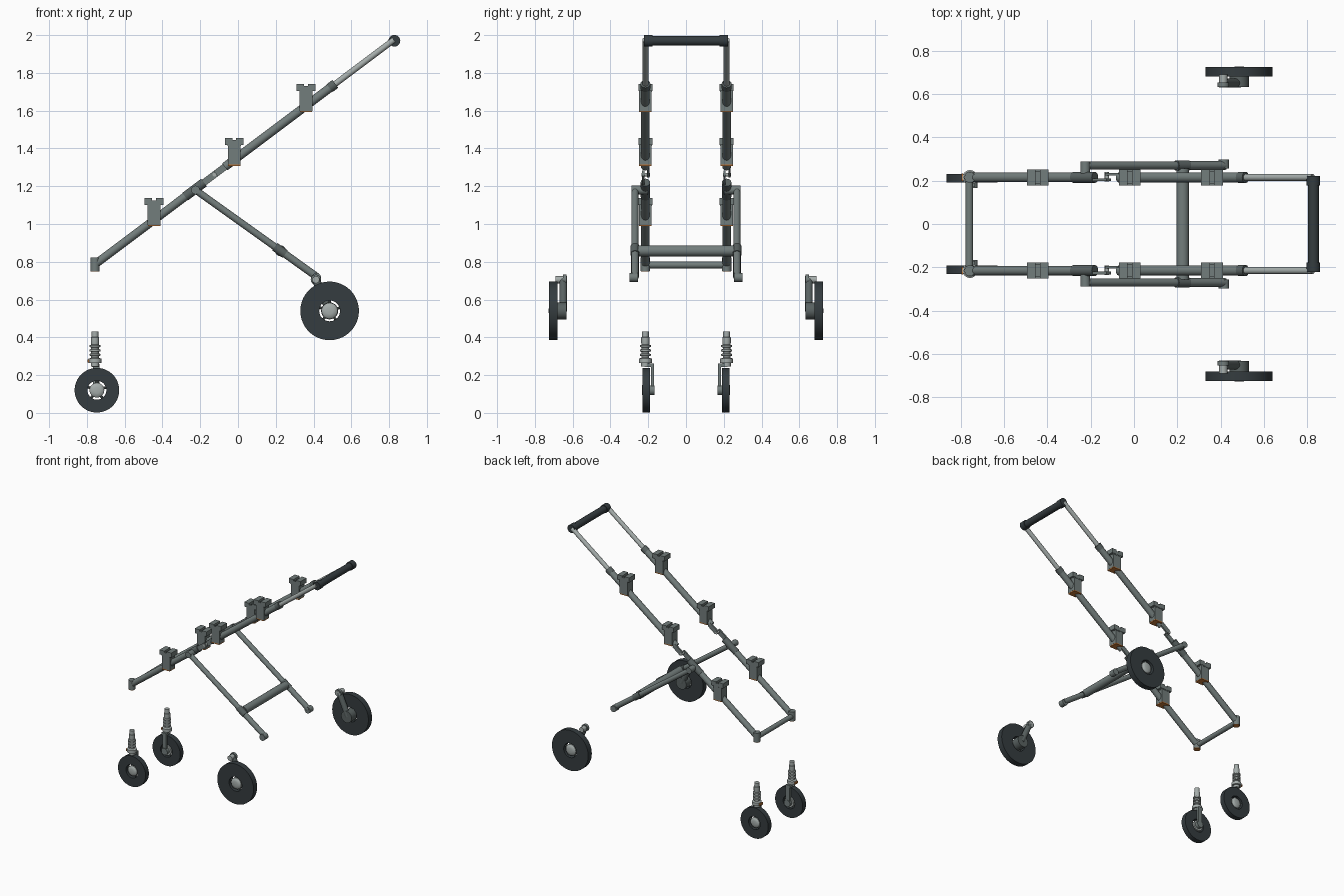
import bpy, math
from mathutils import Vector, Matrix

cube = bpy.data.objects.get("Cube")
if cube:
    bpy.data.objects.remove(cube, do_unlink=True)


def material(name, rgb):
    m = bpy.data.materials.new(name)
    m.use_nodes = True
    m.diffuse_color = (*rgb, 1)
    m.node_tree.nodes["Principled BSDF"].inputs["Base Color"].default_value = (*rgb, 1)
    return m


STEEL = material("grey steel", (0.17, 0.205, 0.2))
LIGHT = material("light alloy", (0.38, 0.42, 0.41))
DARK = material("dark sleeve", (0.1, 0.122, 0.12))
RUBBER = material("black rubber", (0.035, 0.045, 0.05))
ORANGE = material("orange accent", (0.55, 0.19, 0.04))


def finish(obj, name, mat, smooth=True):
    obj.name = name
    obj.data.materials.append(mat)
    if smooth:
        bpy.ops.object.select_all(action='DESELECT')
        obj.select_set(True)
        bpy.context.view_layer.objects.active = obj
        bpy.ops.object.shade_smooth_by_angle(angle=math.radians(40))
    return obj


def tube(name, a, b, r, mat, sides=24):
    a, b = Vector(a), Vector(b)
    bpy.ops.mesh.primitive_cylinder_add(vertices=sides, radius=r, depth=(b - a).length, location=(a + b) / 2)
    obj = bpy.context.object
    obj.rotation_euler = (b - a).to_track_quat('Z', 'Y').to_euler()
    return finish(obj, name, mat)


def box(name, loc, size, mat, tilt=0):
    bpy.ops.mesh.primitive_cube_add(size=1, location=loc, rotation=(0, tilt, 0))
    obj = bpy.context.object
    obj.data.transform(Matrix.Diagonal((*size, 1)))
    return finish(obj, name, mat, False)


def lathe(name, profile, loc, mat, axis='Z', closed=False, n=48):
    """Turn (radius, height) points about an axis."""
    verts, faces, k = [], [], len(profile)
    for i in range(n):
        t = 2 * math.pi * i / n
        for r, h in profile:
            c, s = r * math.cos(t), r * math.sin(t)
            verts.append((c, s, h) if axis == 'Z' else (s, h, c))
    for i in range(n):
        for j in range(k if closed else k - 1):
            p, q = i * k, ((i + 1) % n) * k
            j2 = (j + 1) % k
            faces.append((p + j, q + j, q + j2, p + j2))
    if not closed:
        faces += [tuple(i * k for i in reversed(range(n))), tuple(i * k + k - 1 for i in range(n))]
    mesh = bpy.data.meshes.new(name)
    mesh.from_pydata(verts, [], faces)
    obj = bpy.data.objects.new(name, mesh)
    obj.location = loc
    bpy.context.collection.objects.link(obj)
    return finish(obj, name, mat)


def wheel(name, x, y, z, r, hole, half, side):
    """Flat tyre ring with an open centre, short spokes and a domed hub."""
    lathe(name + "_tyre", [(hole, -half), (r, -half), (r, half), (hole, half)], (x, y, z), RUBBER, 'Y', True, 64)
    hub = hole * 0.78
    dome = [(hub, -half), (hub, half * 0.6), (hub * 0.8, half), (hub * 0.4, half * 1.1), (0.002, half * 1.15)]
    lathe(name + "_hub", [(a, h * side) for a, h in dome], (x, y, z), LIGHT, 'Y', n=24)
    for i in range(5):
        t = 2 * math.pi * i / 5 + 0.3
        d = Vector((math.cos(t), 0, math.sin(t)))
        c = Vector((x, y, z))
        tube(name + "_spoke", c + d * hub * 0.8, c + d * hole * 1.05, 0.007, DARK, 8)


# Frame line shared by the rails
SLOPE = 0.751
TILT = -math.atan(SLOPE)


def rail(x, y):
    return Vector((x, y, 1.355 + SLOPE * x))


def bracket(x, y):
    """Flanged socket standing on a rail."""
    z = rail(x, y).z + 0.048
    box("bracket_body", (x, y, z - 0.02), (0.068, 0.066, 0.108), STEEL)
    box("bracket_bottom_pad", (x, y, z - 0.077), (0.066, 0.066, 0.008), ORANGE)
    for s in (-1, 1):
        box("bracket_flange_side", (x + s * 0.03, y, z + 0.049), (0.04, 0.074, 0.036), STEEL)
        box("bracket_flange_wall", (x, y + s * 0.032, z + 0.043), (0.024, 0.01, 0.026), STEEL)
    box("bracket_floor", (x, y, z + 0.032), (0.07, 0.07, 0.012), STEEL)


for s, label in ((1, "back"), (-1, "front")):
    y = 0.215 * s
    # Folding rail: lower tube, hinge plates, upper tube, sliding handle tube
    tube(label + "_lower_rail", rail(-0.757, y), rail(-0.2, y), 0.022, STEEL)
    tube(label + "_rail_sleeve", rail(-0.28, y), rail(-0.18, y), 0.025, DARK)
    tube(label + "_upper_rail", rail(-0.07, y), rail(0.5, y), 0.023, STEEL)
    tube(label + "_rail_collar", rail(0.485, y), rail(0.515, y), 0.026, DARK)
    tube(label + "_handle_tube", rail(0.5, y), rail(0.825, y), 0.016, LIGHT)
    box(label + "_hinge_lower_plate", rail(-0.152, y - 0.011), (0.09, 0.012, 0.036), STEEL, TILT)
    box(label + "_hinge_upper_plate", rail(-0.092, y + 0.015), (0.08, 0.012, 0.036), STEEL, TILT)
    pin = rail(-0.125, y)
    tube(label + "_hinge_pin", pin + Vector((0, -0.02, 0)), pin + Vector((0, 0.024, 0)), 0.01, LIGHT, 12)
    for x in (-0.444, -0.02, 0.36):
        bracket(x, y)

    # Lower corner socket
    tube(label + "_corner_socket", (-0.757, y, 0.752), (-0.757, y, 0.822), 0.025, STEEL)
    tube(label + "_corner_ring", (-0.757, y, 0.748), (-0.757, y, 0.753), 0.023, ORANGE)
    # Handle end cap
    tube(label + "_handle_cap", (0.828, 0.178 * s, 1.97), (0.828, 0.222 * s, 1.97), 0.031, RUBBER)

    # Rear leg with pivot and foot socket
    ly = 0.27 * s

    def leg(x):
        return Vector((x, ly, 1.18 - 0.715 * (x + 0.225)))
    tube(label + "_leg_upper", leg(-0.235), leg(0.22), 0.0185, STEEL)
    tube(label + "_leg_lower", leg(0.22), leg(0.42), 0.02, STEEL)
    tube(label + "_leg_joint", leg(0.195), leg(0.25), 0.024, DARK)
    tube(label + "_leg_pivot", (-0.225, 0.2 * s, 1.18), (-0.225, 0.288 * s, 1.18), 0.023, STEEL)
    tube(label + "_leg_foot", (0.415, 0.255 * s, 0.717), (0.415, 0.298 * s, 0.717), 0.024, STEEL)

    # Rear wheel and its stub arm
    wheel(label + "_rear_wheel", 0.485, 0.702 * s, 0.54, 0.155, 0.055, 0.022, s)
    tube(label + "_rear_stub", (0.412, 0.63 * s, 0.705), (0.412, 0.69 * s, 0.705), 0.019, LIGHT)
    tube(label + "_rear_stub_collar", (0.412, 0.632 * s, 0.705), (0.412, 0.652 * s, 0.705), 0.027, STEEL)
    tube(label + "_rear_arm", (0.412, 0.65 * s, 0.705), (0.485, 0.65 * s, 0.54), 0.021, DARK)
    tube(label + "_rear_hub_mount", (0.485, 0.632 * s, 0.54), (0.485, 0.69 * s, 0.54), 0.045, DARK)

    # Caster: wheel, inner fork and sprung stem
    wheel(label + "_caster_wheel", -0.747, 0.211 * s, 0.12, 0.118, 0.05, 0.02, s)
    box(label + "_caster_fork", (-0.75, 0.178 * s, 0.185), (0.034, 0.016, 0.15), STEEL)
    tube(label + "_caster_axle", (-0.747, 0.166 * s, 0.12), (-0.747, 0.2 * s, 0.12), 0.026, STEEL)
    box(label + "_caster_bridge", (-0.755, 0.195 * s, 0.252), (0.036, 0.05, 0.02), STEEL)
    stem = [(0.022, 0.245), (0.022, 0.264), (0.034, 0.264), (0.034, 0.287), (0.02, 0.292)]
    for z in (0.3, 0.323, 0.346):
        stem += [(0.02, z), (0.029, z + 0.003), (0.029, z + 0.012), (0.02, z + 0.015)]
    stem += [(0.022, 0.37), (0.022, 0.4), (0.018, 0.402), (0.018, 0.432)]
    lathe(label + "_caster_stem", stem, (-0.757, y, 0), LIGHT, n=24)
    box(label + "_caster_latch", (-0.793, y, 0.274), (0.008, 0.034, 0.016), ORANGE)

# Cross bars joining both sides
for name, x, z, half, r, mat in (("lower_cross_bar", -0.76, 0.783, 0.2, 0.018, STEEL),
                                 ("leg_cross_bar", 0.225, 0.858, 0.255, 0.029, STEEL),
                                 ("handle_grip", 0.828, 1.97, 0.19, 0.026, RUBBER)):
    tube(name, (x, -half, z), (x, half, z), r, mat)
